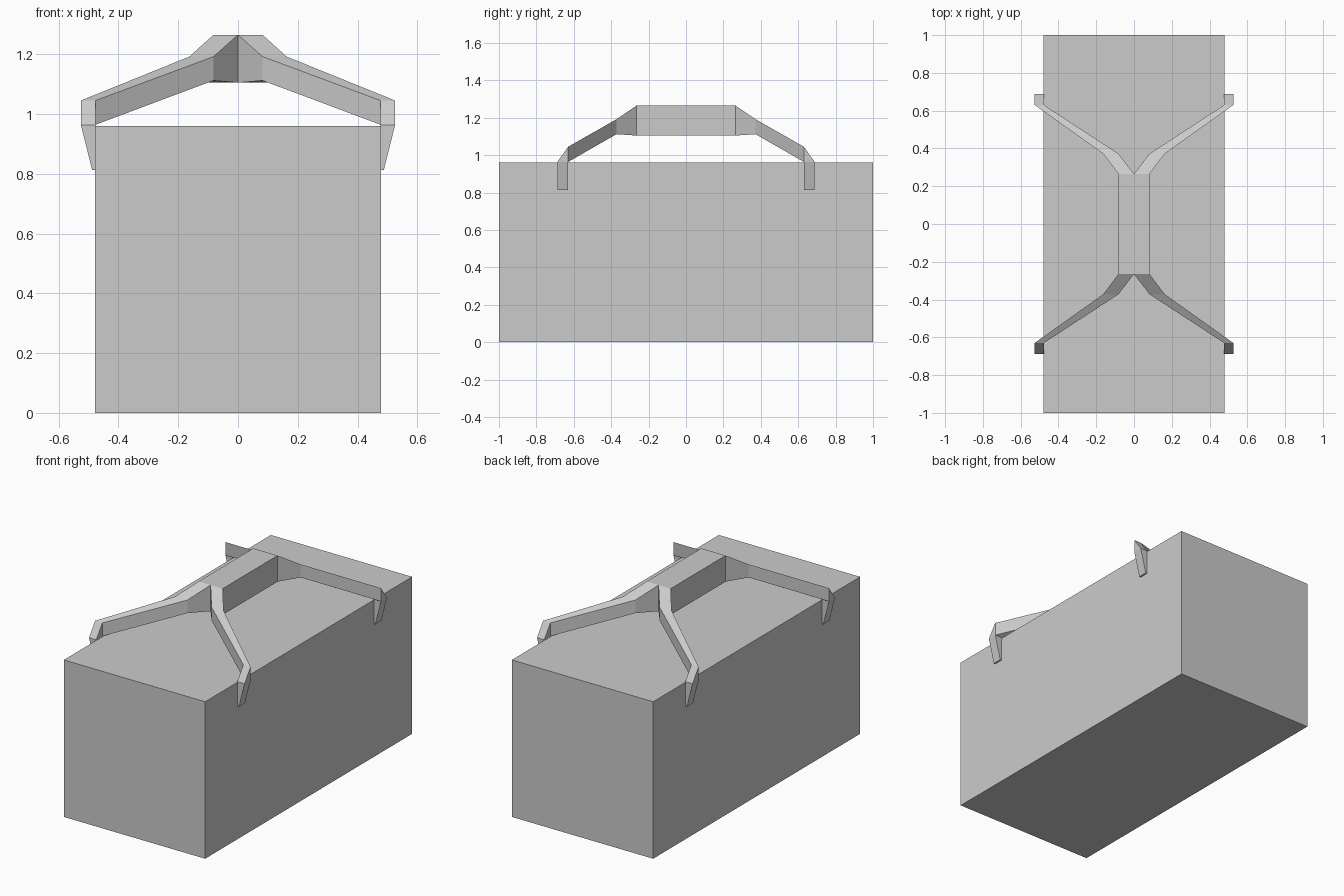
import bpy, bmesh

if "Cube" in bpy.data.objects:
    bpy.data.objects.remove(bpy.data.objects["Cube"])


def make_object(name, bm):
    bmesh.ops.recalc_face_normals(bm, faces=bm.faces)
    mesh = bpy.data.meshes.new(name)
    bm.to_mesh(mesh)
    bm.free()
    obj = bpy.data.objects.new(name, mesh)
    bpy.context.collection.objects.link(obj)
    return obj


# Main box
bm = bmesh.new()
bmesh.ops.create_cube(bm, size=1)
for v in bm.verts:
    v.co = (v.co.x * 0.956, v.co.y * 2, (v.co.z + 0.5) * 0.96)
make_object("box_body", bm)

# Quarter of the forked handle, lofted from bar centre to clip tip
# Each section: inner x, outer x, lower edge (y, z), upper edge (y, z)
sections = [
    (0.0, 0.082, (0.0, 1.105), (0.0, 1.265)),
    (0.0, 0.082, (0.265, 1.105), (0.265, 1.265)),
    (0.082, 0.163, (0.372, 1.112), (0.372, 1.192)),
    (0.477, 0.526, (0.63, 0.964), (0.63, 1.045)),
    (0.477, 0.526, (0.63, 0.964), (0.688, 0.964)),
    (0.477, 0.488, (0.63, 0.813), (0.688, 0.813)),
]
bm = bmesh.new()
rings = []
for xi, xo, lo, up in sections:
    corners = [(xi, *lo), (xo, *lo), (xo, *up), (xi, *up)]
    rings.append([bm.verts.new(c) for c in corners])
for i, (a, b) in enumerate(zip(rings, rings[1:])):
    for k in range(4):
        if i == 0 and k == 3:
            continue  # open on the mirror plane
        if i == 3 and k == 0:
            continue  # bend pivots on the shared lower edge
        n = (k + 1) % 4
        bm.faces.new((a[k], a[n], b[n], b[k]))
bm.faces.new(rings[-1])
bmesh.ops.remove_doubles(bm, verts=bm.verts, dist=0.0005)
handle = make_object("carry_handle", bm)

# Mirror to all four arms
mirror = handle.modifiers.new("four_arms", 'MIRROR')
mirror.use_axis = (True, True, False)
